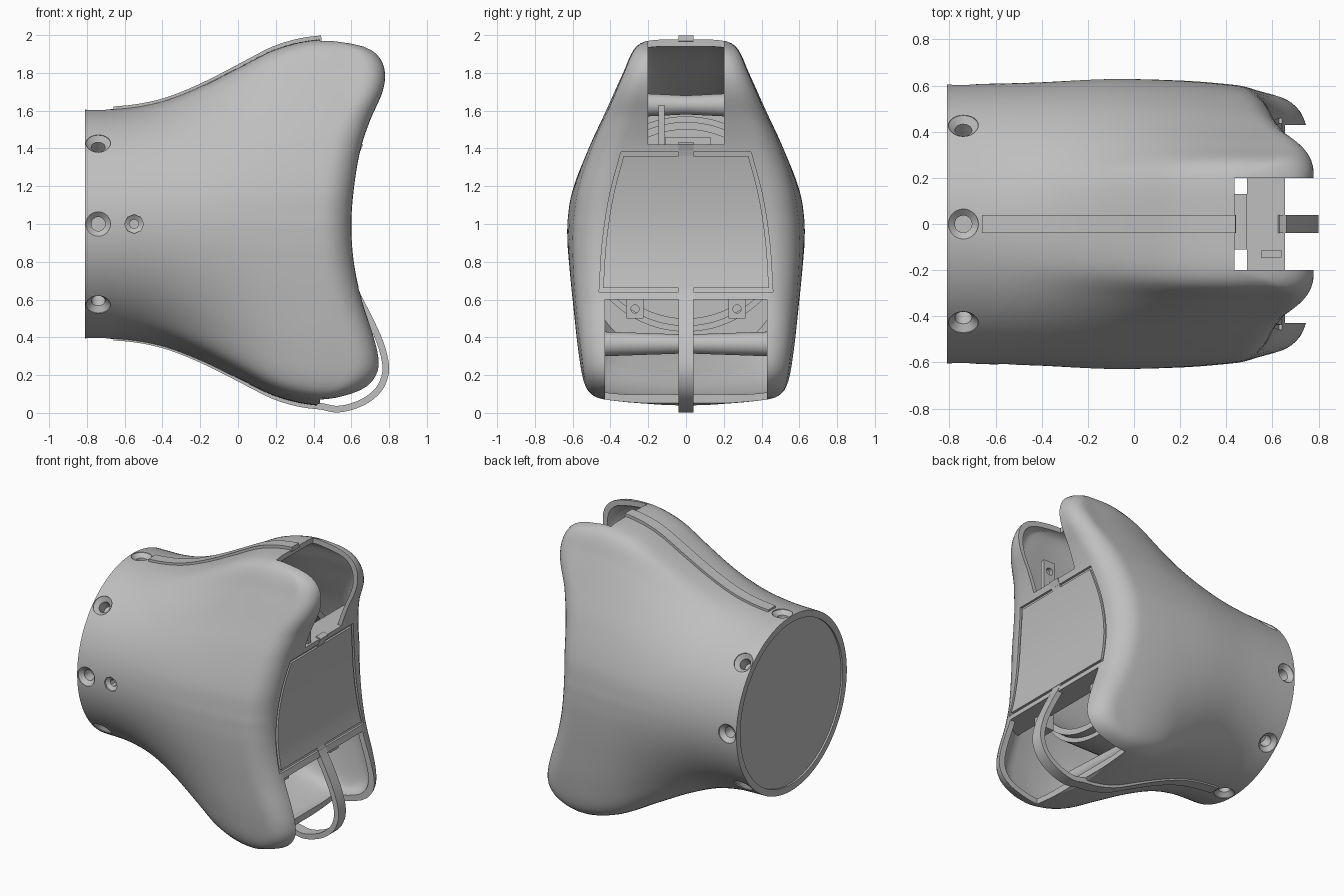
import bpy, bmesh, math
from mathutils import Matrix, Vector

if "Cube" in bpy.data.objects:
    bpy.data.objects.remove(bpy.data.objects["Cube"], do_unlink=True)

grey = bpy.data.materials.new("plain_grey")
grey.use_nodes = True
grey.diffuse_color = (0.52, 0.52, 0.52, 1)
grey.node_tree.nodes["Principled BSDF"].inputs["Base Color"].default_value = (0.52, 0.52, 0.52, 1)


def curve(keys):
    """Smooth function through (input, output) keys, clamped at both ends."""
    n = len(keys)

    def slope(i):
        a, b = keys[max(i - 1, 0)], keys[min(i + 1, n - 1)]
        return (b[1] - a[1]) / (b[0] - a[0])

    def f(v):
        if v <= keys[0][0]:
            return keys[0][1]
        for i in range(n - 1):
            (a, p), (b, q) = keys[i], keys[i + 1]
            if v <= b:
                h = b - a
                t = (v - a) / h
                u = 1 - t
                return (p * (1 + 2 * t) * u * u + h * slope(i) * t * u * u
                        + q * t * t * (3 - 2 * t) - h * slope(i + 1) * t * t * u)
        return keys[-1][1]
    return f


def path(points, count):
    """Even samples of a smooth path, spaced by length."""
    keys = [0.0]
    for a, b in zip(points, points[1:]):
        keys.append(keys[-1] + math.dist(a, b))
    fx, fz = (curve([(k, p[c]) for k, p in zip(keys, points)]) for c in (0, 1))
    return [(fx(keys[-1] * i / count), fz(keys[-1] * i / count)) for i in range(count + 1)]


def make(name, bm, matrix=None):
    if matrix:
        bm.transform(matrix)
    bmesh.ops.remove_doubles(bm, verts=bm.verts, dist=1e-5)
    bmesh.ops.recalc_face_normals(bm, faces=bm.faces)
    mesh = bpy.data.meshes.new(name)
    bm.to_mesh(mesh)
    bm.free()
    mesh.materials.append(grey)
    ob = bpy.data.objects.new(name, mesh)
    bpy.context.collection.objects.link(ob)
    return ob


def skin(name, rings, matrix=None, loop=False):
    """Joins rings of equal length into a closed solid."""
    bm = bmesh.new()
    rows = [[bm.verts.new(p) for p in ring] for ring in rings]
    n = len(rows[0])
    for a, b in zip(rows, rows[1:] + rows[:1] if loop else rows[1:]):
        for i in range(n):
            bm.faces.new((a[i], a[(i + 1) % n], b[(i + 1) % n], b[i]))
    if not loop:
        bm.faces.new(rows[0])
        bm.faces.new(rows[-1])
    return make(name, bm, matrix)


def box(name, x0, x1, y0, y1, z0, z1):
    return skin(name, [[(x0, y, z0), (x1, y, z0), (x1, y, z1), (x0, y, z1)] for y in (y0, y1)])


def lathe(name, profile, matrix, sides=32, loop=False):
    turn = [2 * math.pi * i / sides for i in range(sides)]
    return skin(name, [[(r * math.cos(a), r * math.sin(a), h) for a in turn]
                       for r, h in profile], matrix, loop)


def activate(ob):
    bpy.ops.object.select_all(action='DESELECT')
    ob.select_set(True)
    bpy.context.view_layer.objects.active = ob


def cut(ob, cutter):
    cutter.hide_render = True
    mod = ob.modifiers.new("cut", 'BOOLEAN')
    mod.operation, mod.solver, mod.object = 'DIFFERENCE', 'EXACT', cutter
    activate(ob)
    bpy.ops.object.modifier_apply(modifier=mod.name)
    bpy.data.objects.remove(cutter, do_unlink=True)


# Shape rules: flare from round neck to tapered mouth, side bulge, and the mouth's curve
BACK = -0.81
flare = curve([(BACK, 0), (-0.6, 0.02), (-0.4, 0.12), (-0.2, 0.33), (0, 0.6), (0.2, 0.87),
               (0.4, 1), (0.6, 1)])
bulge = curve([(BACK, 1), (-0.45, 1.01), (-0.1, 1.025), (0.2, 1), (0.4, 0.97), (0.6, 0.93)])
mouth = curve([(0.03, 0.4), (0.06, 0.45), (0.085, 0.58), (0.13, 0.68), (0.2, 0.737),
               (0.28, 0.747), (0.4, 0.72), (0.6, 0.655), (0.8, 0.613), (1, 0.6), (1.2, 0.615),
               (1.4, 0.65), (1.55, 0.7), (1.7, 0.765), (1.8, 0.778), (1.88, 0.75),
               (1.93, 0.69), (1.957, 0.6), (1.975, 0.45)])
upper = [(0, 1.975), (0.2, 1.967), (0.27, 1.93), (0.335, 1.8), (0.42, 1.62), (0.512, 1.42),
         (0.595, 1.18), (0.622, 1)]
lower = [(0.622, 1), (0.625, 0.85), (0.61, 0.6), (0.575, 0.3), (0.53, 0.13), (0.45, 0.075),
         (0.2, 0.047), (0, 0.04)]
N = 48
M = 2 * N
half = [Vector(p) for p in path(upper, N) + path(lower, N)[1:]]


def hull(name, start, wall):
    """Lofted solid from x = start to the rounded mouth, shrunk by the wall thickness."""
    rings = [[] for _ in range(49)]
    for i, (y, z) in enumerate(half):
        angle = math.pi * i / M
        d = half[min(i + 1, M)] - half[max(i - 1, 0)]
        inner = half[i] + Vector((d.y, -d.x)).normalized() * wall
        py, pz = (0 if i in (0, M) else max(inner.x, 0)), inner.y
        r = min(0.15, 0.33 * py)
        tip = mouth(z) - wall
        for k in range(49):
            a = max(0, k - 40) / 8 * math.pi / 2
            x = start + min(k, 40) / 40 * (tip - r - start) + r * math.sin(a)
            s = flare(x)
            n = 0.605 - wall
            wide = 1 + (bulge(x) - 1) * math.sin(angle) ** 2
            rings[k].append((x, ((1 - s) * n * math.sin(angle) + s * py) * wide
                             - r * (1 - math.cos(a)),
                             (1 - s) * (1 + n * math.cos(angle)) + s * pz))
    bm = bmesh.new()
    rows = [[bm.verts.new(p) for p in h + [(x, -y, z) for x, y, z in h[-2:0:-1]]] for h in rings]
    for a, b in zip(rows, rows[1:]):
        for i in range(2 * M):
            j = (i + 1) % (2 * M)
            bm.faces.new((a[i], a[j], b[j], b[i]))
    bm.faces.new(rows[0])
    for i in range(M):
        ids = dict.fromkeys((i, i + 1, 2 * M - i - 1, (2 * M - i) % (2 * M)))
        bm.faces.new([rows[-1][j] for j in ids])
    return make(name, bm)


# Body shell: hollow behind a front wall, with slots above and below that wall
body = hull("body_shell", BACK, 0)
cavity = hull("cavity_cutter", -0.25, 0.035)
cut(cavity, box("wall_cutter", 0.49, 1, -1, 1, 0.6, 1.42))
cut(body, cavity)
cut(body, box("upper_slot_cutter", 0.435, 1, -0.2, 0.2, 1.42, 2.1))
cut(body, box("lower_slot_cutter", 0.435, 1, -0.43, 0.43, -0.1, 0.6))

# Panel set in a groove on the mouth
side = curve([(0.64, 0.46), (0.9, 0.443), (1.15, 0.405), (1.38, 0.345)])


def plate(name, inset, d0, d1):
    rings = []
    for k in range(21):
        z = 0.64 + inset + (0.74 - 2 * inset) * k / 20
        x, y = mouth(z), side(z) - inset
        rings.append([(x + d0, -y, z), (x + d0, y, z), (x + d1, y, z), (x + d1, -y, z)])
    return skin(name, rings)


cut(body, plate("panel_cutter", 0, -0.015, 0.1))
panel = plate("mouth_panel", 0.02, -0.04, 0)

# Countersunk screw holes around the neck, one pin hole, and the end recess
screw = [(0.065, 0.65), (0.065, 0.6), (0.037, 0.575), (0.037, 0.5)]
neck = Matrix.Translation((-0.74, 0, 1))
for i in range(8):
    cut(body, lathe("screw_cutter", screw, neck @ Matrix.Rotation(i * math.pi / 4, 4, 'X')))
pin = [(0.05, 0.65), (0.05, 0.597), (0.025, 0.58), (0.025, 0.54)]
cut(body, lathe("pin_cutter", pin, Matrix.Translation((-0.55, 0, 1))
                @ Matrix.Rotation(math.pi / 2, 4, 'X'), 8))
along = Matrix.Translation((0, 0, 1)) @ Matrix.Rotation(math.pi / 2, 4, 'Y')
cut(body, lathe("end_cutter", [(0.56, -0.9), (0.56, BACK + 0.012)], along, 96))


# Ribs along the top, and underneath up into the loop across the mouth
def strip(name, points, count, thick):
    pts = [Vector(p) for p in path(points, count)]
    rings = []
    for i, p in enumerate(pts):
        d = (pts[min(i + 1, count)] - pts[max(i - 1, 0)]).normalized()
        q = p + Vector((-d.y, d.x)) * thick
        rings.append([(p.x, -0.04, p.y), (p.x, 0.04, p.y), (q.x, 0.04, q.y), (q.x, -0.04, q.y)])
    return skin(name, rings)


steps = [-0.66 + 1.1 * i / 12 for i in range(13)]
top_rib = strip("top_rib", [(x, 1.619 + 0.376 * flare(x)) for x in steps], 40, -0.03)
loop_rib = strip("loop_rib", [(x, 0.387 - 0.367 * flare(x)) for x in steps] + [
    (0.52, 0.002), (0.61, 0.018), (0.7, 0.06), (0.77, 0.13), (0.8, 0.23), (0.775, 0.36),
    (0.715, 0.5)] + [(mouth(z) - 0.003, z) for z in (0.66, 0.83, 1, 1.2, 1.36)]
    + [(0.662, 1.42)], 110, 0.035)

# Inner parts seen through the slots
parts = [body, panel, top_rib, loop_rib]
parts.append(lathe("inner_tube", [(0.5, -0.26), (0.57, -0.26), (0.57, 0.3), (0.54, 0.3),
                                  (0.54, 0.36), (0.5, 0.36)], along, 96, True))
for name, x, z, w in (("lower_bar", 0.12, 0.365, 0.43), ("upper_bar", 0.1, 1.63, 0.3)):
    turn = Matrix.Translation((x, 0, z)) @ Matrix.Rotation(math.pi / 2, 4, 'X')
    parts.append(lathe(name, [(0.065, -w), (0.05, 0), (0.065, w)], turn))
parts.append(box("inner_carrier", -0.26, 0.49, -0.11, 0.13, 0.9, 1.46))
tab = box("upper_tab", 0.55, 0.64, -0.145, -0.115, 1.41, 1.63)
cut(tab, lathe("tab_cutter", [(0.025, -0.1), (0.025, 0.3)], Matrix.Translation((0.595, 0, 1.56))
               @ Matrix.Rotation(math.pi / 2, 4, 'X'), 16))
parts.append(tab)
for name, y in (("left_lug", 0.27), ("right_lug", -0.27)):
    lug = box(name, 0.47, 0.55, y - 0.045, y + 0.045, 0.5, 0.61)
    cut(lug, lathe("lug_cutter", [(0.022, 0.3), (0.022, 0.7)],
                   Matrix.Translation((0, y, -0.45)) @ along, 16))
    parts.append(lug)

for ob in parts:
    activate(ob)
    bpy.ops.object.shade_smooth_by_angle(angle=math.radians(35))
